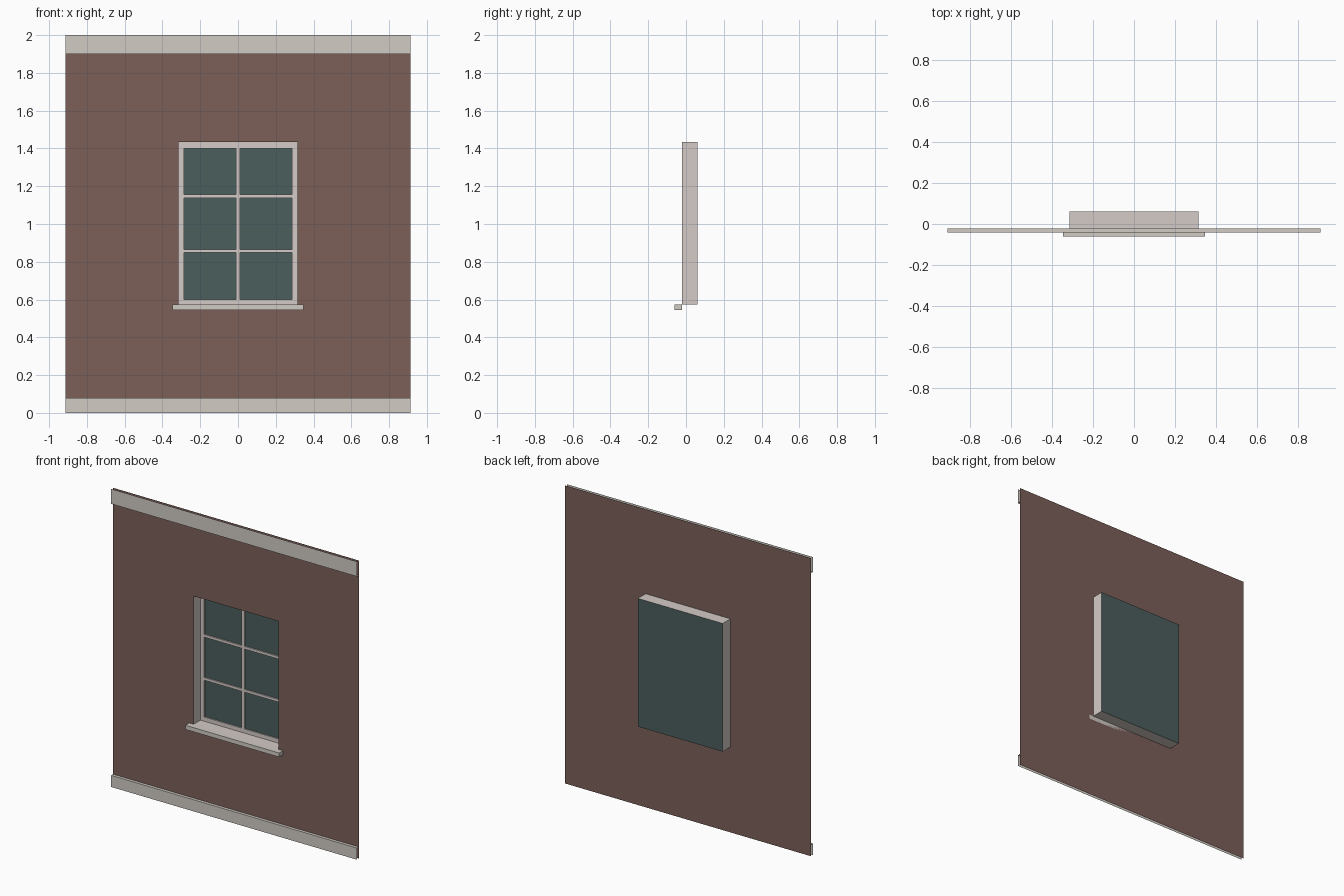
import bpy
import bmesh

cube = bpy.data.objects.get("Cube")
if cube:
    bpy.data.objects.remove(cube, do_unlink=True)


def material(name, rgb):
    """Flat colour given as 0-255 screen values, stored as linear."""
    linear = [((c / 255 + 0.055) / 1.055) ** 2.4 for c in rgb]
    mat = bpy.data.materials.new(name)
    mat.use_nodes = True
    mat.diffuse_color = (*linear, 1)
    mat.node_tree.nodes["Principled BSDF"].inputs["Base Color"].default_value = (*linear, 1)
    return mat


BRICK = material("brown wall", (124, 96, 89))
STONE = material("pale stone", (209, 203, 196))
PAINT = material("window paint", (212, 203, 199))
GLASS = material("dark glass", (75, 94, 93))

# Main dimensions
WALL_X, WALL_TOP = 0.913, 2.0
WIN_X, WIN_LOW, WIN_HIGH = 0.315, 0.573, 1.433
WALL_Y, TRIM_Y, SILL_Y = -0.021, -0.041, -0.061
FRAME_Y, GLASS_Y = 0.052, 0.061


def finish(name, bm, mat):
    mesh = bpy.data.meshes.new(name)
    bm.to_mesh(mesh)
    bm.free()
    mesh.materials.append(mat)
    obj = bpy.data.objects.new(name, mesh)
    bpy.context.collection.objects.link(obj)
    return obj


def panel(name, xs, zs, y, mat, is_hole=lambda i, j: False):
    """Front-facing grid panel; cells picked by is_hole are left open."""
    bm = bmesh.new()
    grid = [[bm.verts.new((x, y, z)) for z in zs] for x in xs]
    for i in range(len(xs) - 1):
        for j in range(len(zs) - 1):
            if not is_hole(i, j):
                bm.faces.new((grid[i][j], grid[i + 1][j],
                              grid[i + 1][j + 1], grid[i][j + 1]))
    return finish(name, bm, mat)


def sweep(name, path, step, mat, closed=False):
    """Open sheet made by moving a path of points along a step."""
    bm = bmesh.new()
    near = [bm.verts.new(p) for p in path]
    far = [bm.verts.new([a + b for a, b in zip(p, step)]) for p in path]
    count = len(path)
    for i in range(count if closed else count - 1):
        k = (i + 1) % count
        bm.faces.new((near[i], far[i], far[k], near[k]))
    return finish(name, bm, mat)


def box(name, low, high, mat):
    bm = bmesh.new()
    bmesh.ops.create_cube(bm, size=1)
    for v in bm.verts:
        v.co = [lo if c < 0 else hi for c, lo, hi in zip(v.co, low, high)]
    return finish(name, bm, mat)


# Wall sheet with the window opening
panel("wall", [-WALL_X, -WIN_X, WIN_X, WALL_X], [0, WIN_LOW, WIN_HIGH, WALL_TOP],
      WALL_Y, BRICK, lambda i, j: i == 1 and j == 1)

# Trim bands: a front face and a return to the wall, open at the ends
for name, inner, outer in (("top_band", 1.9, WALL_TOP), ("bottom_band", 0.078, 0)):
    sweep(name, [(-WALL_X, WALL_Y, inner), (-WALL_X, TRIM_Y, inner),
                 (-WALL_X, TRIM_Y, outer)], (2 * WALL_X, 0, 0), STONE)

# Window reveal, a four-sided tube behind the wall
sweep("window_reveal", [(-WIN_X, WALL_Y, WIN_LOW), (WIN_X, WALL_Y, WIN_LOW),
                        (WIN_X, WALL_Y, WIN_HIGH), (-WIN_X, WALL_Y, WIN_HIGH)],
      (0, GLASS_Y - WALL_Y, 0), PAINT, closed=True)

# Frame and glazing bars: panes are the odd cells of the grid
frame = panel("window_frame", [-WIN_X, -0.287, -0.01, 0.01, 0.287, WIN_X],
              [WIN_LOW, 0.601, 0.848, 0.866, 1.137, 1.155, 1.4, WIN_HIGH],
              FRAME_Y, PAINT, lambda i, j: i % 2 == 1 and j % 2 == 1)
solid = frame.modifiers.new("thickness", "SOLIDIFY")
solid.thickness = 0.008
solid.offset = -1

# Glass across the back of the reveal
panel("window_glass", [-WIN_X, WIN_X], [WIN_LOW, WIN_HIGH], GLASS_Y, GLASS)

# Sill
box("window_sill", (-0.348, SILL_Y, 0.545), (0.348, WALL_Y, WIN_LOW), STONE)
